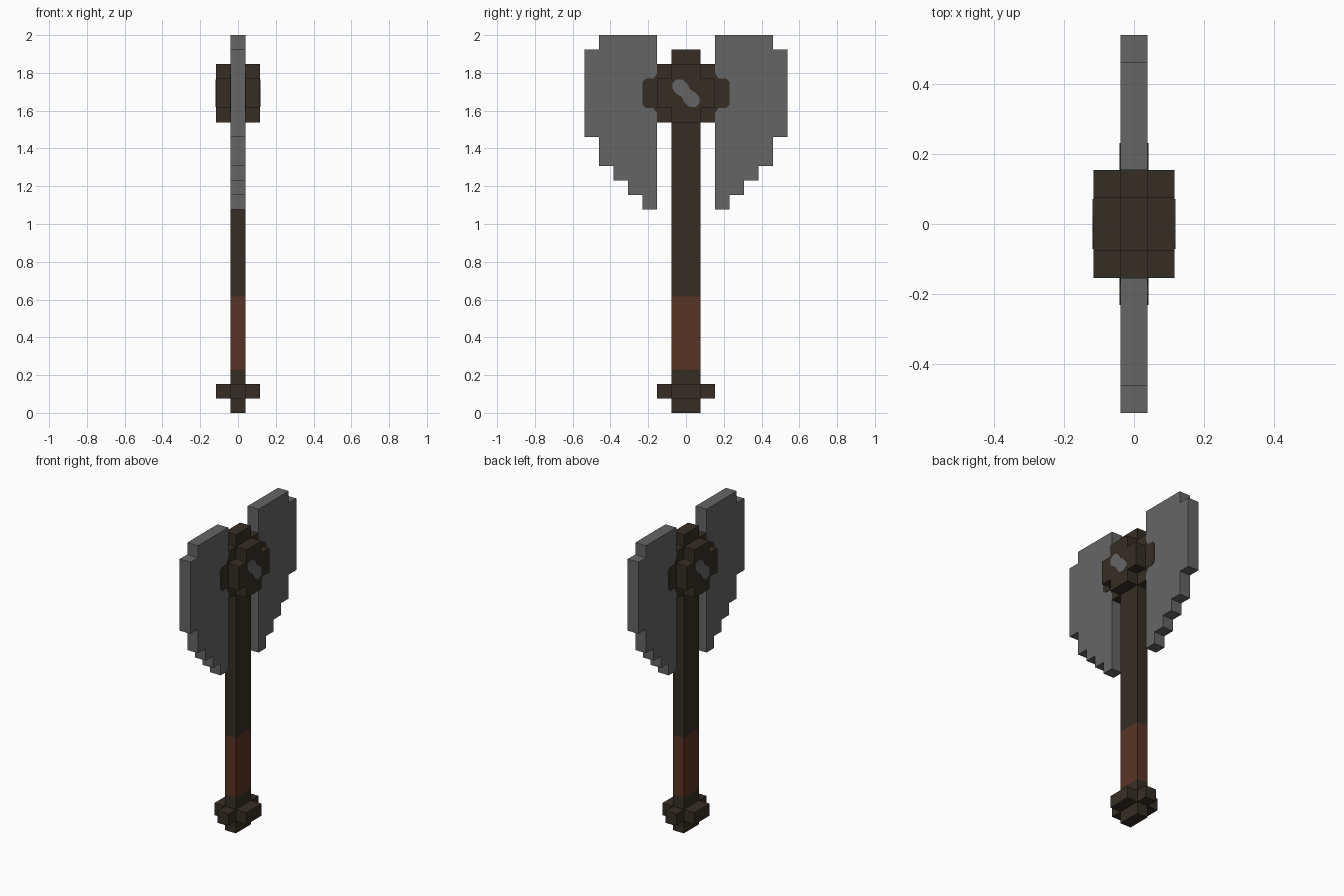
import bpy, bmesh
from mathutils import Vector

cube = bpy.data.objects.get("Cube")
if cube:
    bpy.data.objects.remove(cube, do_unlink=True)

U = 2 / 26          # one block unit
PLATE = 0.04        # thickness of painted plates, in units


def material(name, rgb):
    m = bpy.data.materials.new(name)
    m.use_nodes = True
    m.diffuse_color = (*rgb, 1)
    m.node_tree.nodes["Principled BSDF"].inputs["Base Color"].default_value = (*rgb, 1)
    return m


STEEL = material("steel grey", (0.131, 0.131, 0.131))
WOOD = material("dark wood", (0.037, 0.027, 0.018))
LEATHER = material("brown leather", (0.102, 0.034, 0.019))


def prism(name, profile, axis, lo, hi, *mats):
    """Extrude a flat profile from lo to hi along x (profile is y, z) or z (profile is x, y)."""
    bm = bmesh.new()
    place = (lambda a, b: (lo, a, b)) if axis == "x" else (lambda a, b: (a, b, lo))
    face = bm.faces.new([bm.verts.new(Vector(place(a, b)) * U) for a, b in profile])
    step = Vector((1, 0, 0) if axis == "x" else (0, 0, 1)) * (hi - lo) * U
    top = bmesh.ops.extrude_face_region(bm, geom=[face], use_keep_orig=True)
    bmesh.ops.translate(bm, vec=step, verts=[v for v in top["geom"] if isinstance(v, bmesh.types.BMVert)])
    bmesh.ops.recalc_face_normals(bm, faces=bm.faces[:])
    mesh = bpy.data.meshes.new(name)
    bm.to_mesh(mesh)
    bm.free()
    for m in mats:
        mesh.materials.append(m)
    obj = bpy.data.objects.new(name, mesh)
    bpy.context.collection.objects.link(obj)
    return obj


def rect(w, h, cz=0):
    return [(-w, cz - h), (w, cz - h), (w, cz + h), (-w, cz + h)]


def plus(w, h, iw, ih, cz=0):
    """Cross outline: half sizes w, h with inner half sizes iw, ih."""
    pts = [(w, -ih), (w, ih), (iw, ih), (iw, h), (-iw, h), (-iw, ih),
           (-w, ih), (-w, -ih), (-iw, -ih), (-iw, -h), (iw, -h), (iw, -ih)]
    return [(a, b + cz) for a, b in pts]


# Handle: one shaft, cut at the ends of the leather grip
handle = prism("handle", rect(0.5, 1), "z", 0, 25, WOOD, LEATHER)
bm = bmesh.new()
bm.from_mesh(handle.data)
for z in (3, 8):
    bmesh.ops.bisect_plane(bm, geom=bm.verts[:] + bm.edges[:] + bm.faces[:],
                           plane_co=(0, 0, z * U), plane_no=(0, 0, 1))
for f in bm.faces:
    f.material_index = int(3 < f.calc_center_median().z / U < 8)
bm.to_mesh(handle.data)
bm.free()

# Pommel ring and head collar
prism("pommel", plus(1.5, 2, 0.5, 1), "z", 1, 2, WOOD)
prism("collar_core", rect(2, 2, 22), "x", -0.5, 0.5, WOOD)
prism("collar", plus(2, 2, 1, 1, 22), "x", -1.5, 1.5, WOOD)

# Stepped blades, with a wooden clasp painted on each face
blade = [(2, 14), (3, 14), (3, 15), (4, 15), (4, 16), (5, 16), (5, 17), (6, 17),
         (6, 19), (7, 19), (7, 25), (6, 25), (6, 26), (2, 26)]
clasp = [(2, 20.65), (2.25, 21), (2.8, 21), (3, 21.2), (3, 22.8), (2.8, 23), (2.25, 23), (2, 23.35)]
# Half of the oval stud outline; the other half is its half turn
half = [(-0.93, 0.3), (-0.93, 0.7), (-0.65, 0.95), (-0.25, 0.95), (0.1, 0.65), (0.3, 0.25), (0.65, 0.05)]
stud = half + [(-a, -b) for a, b in half]

for end, s in (("front", -1), ("back", 1)):
    prism(end + "_blade", [(s * a, b) for a, b in blade], "x", -0.5, 0.5, STEEL)
    for side, t in (("left", 1), ("right", -1)):
        prism(f"{end}_{side}_clasp", [(s * a, b) for a, b in clasp], "x",
              t * 0.5, t * (0.5 + PLATE), WOOD)

for side, t in (("left", 1), ("right", -1)):
    prism(side + "_stud", [(t * a, b + 22) for a, b in stud], "x",
          t * 1.5, t * (1.5 + PLATE), STEEL)
